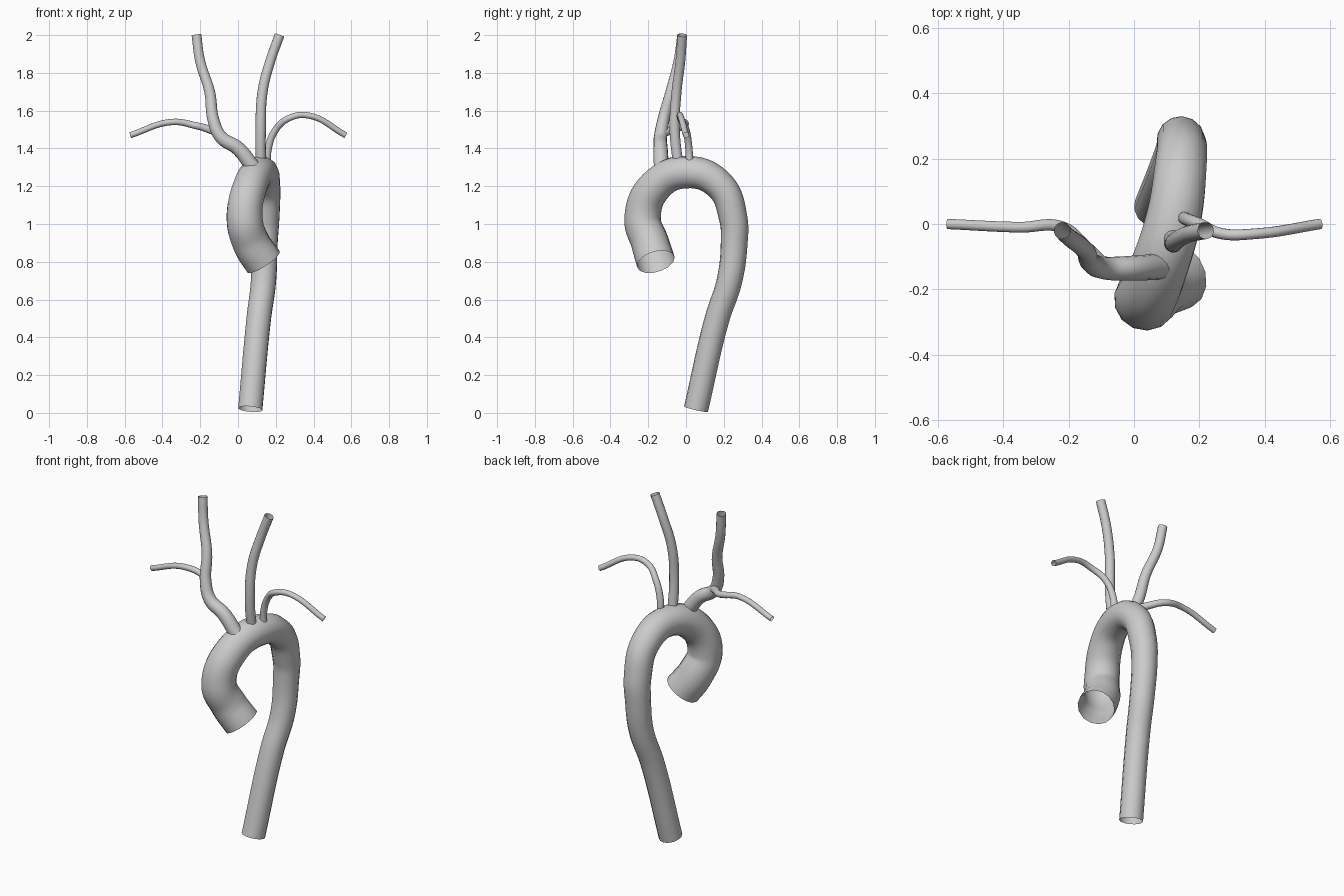
import bpy
from math import radians, sin, cos, pi
from mathutils import Vector

cube = bpy.data.objects.get("Cube")
if cube:
    bpy.data.objects.remove(cube, do_unlink=True)

# One plain grey for every vessel
grey = (0.6, 0.6, 0.6, 1)
material = bpy.data.materials.new("light grey")
material.use_nodes = True
material.diffuse_color = grey
shader = material.node_tree.nodes["Principled BSDF"]
shader.inputs["Base Color"].default_value = grey


def vessel(name, points, start_radius, end_radius):
    """Open smooth tube through the points, tapering along its length."""
    curve = bpy.data.curves.new(name, "CURVE")
    curve.dimensions = "3D"
    curve.bevel_depth = 1
    curve.bevel_resolution = 5
    curve.resolution_u = 8
    curve.use_fill_caps = False
    curve.materials.append(material)

    spline = curve.splines.new("BEZIER")
    spline.radius_interpolation = "CARDINAL"
    spline.bezier_points.add(len(points) - 1)
    last = len(points) - 1
    for index, (knot, point) in enumerate(zip(spline.bezier_points, points)):
        taper = sin(index / last * pi / 2) ** 1.5
        knot.co = Vector(point)
        knot.radius = start_radius + (end_radius - start_radius) * taper
        knot.handle_left_type = "AUTO"
        knot.handle_right_type = "AUTO"

    tube = bpy.data.objects.new(name, curve)
    bpy.context.collection.objects.link(tube)
    bpy.ops.object.select_all(action="DESELECT")
    tube.select_set(True)
    bpy.context.view_layer.objects.active = tube
    bpy.ops.object.convert(target="MESH")
    bpy.ops.object.shade_smooth_by_angle(angle=radians(50))


def arch_point(degrees):
    """Point on the half-round arch, which leans sideways from front to back."""
    across = cos(radians(degrees))
    rise = sin(radians(degrees))
    lean = 0.12 + 0.055 * across - 0.03 * across ** 2
    return (lean, 0.01 + 0.24 * across, 1.03 + 0.245 * rise)


# Main trunk: root, round arch, then the long descending part
root = [(0.135, -0.16, 0.8), (0.07, -0.19, 0.9)]
arch = [arch_point(degrees) for degrees in range(180, -1, -45)]
descent = [
    (0.14, 0.255, 0.9),
    (0.135, 0.23, 0.7),
    (0.11, 0.165, 0.5),
    (0.065, 0.053, 0.02),
]
vessel("main_arch", root + arch + descent, start_radius=0.103, end_radius=0.065)

# Right side: shared trunk running up the neck, with the arm branch
vessel("right_neck_vessel", [
    (0.08, -0.13, 1.3),
    (0, -0.135, 1.4),
    (-0.09, -0.135, 1.46),
    (-0.13, -0.12, 1.55),
    (-0.15, -0.08, 1.7),
    (-0.2, -0.04, 1.86),
    (-0.22, -0.02, 2),
], start_radius=0.04, end_radius=0.026)

vessel("right_arm_vessel", [
    (-0.1, -0.12, 1.48),
    (-0.15, -0.07, 1.5),
    (-0.22, -0.01, 1.52),
    (-0.35, -0.01, 1.54),
    (-0.57, 0, 1.47),
], start_radius=0.022, end_radius=0.016)

# Left side: separate neck and arm vessels
vessel("left_neck_vessel", [
    (0.12, -0.04, 1.3),
    (0.12, -0.06, 1.5),
    (0.13, -0.05, 1.7),
    (0.17, -0.03, 1.86),
    (0.22, -0.02, 2),
], start_radius=0.028, end_radius=0.026)

vessel("left_arm_vessel", [
    (0.155, 0.02, 1.3),
    (0.16, 0.015, 1.4),
    (0.2, 0, 1.5),
    (0.27, -0.03, 1.56),
    (0.37, -0.03, 1.575),
    (0.57, 0, 1.47),
], start_radius=0.02, end_radius=0.016)
